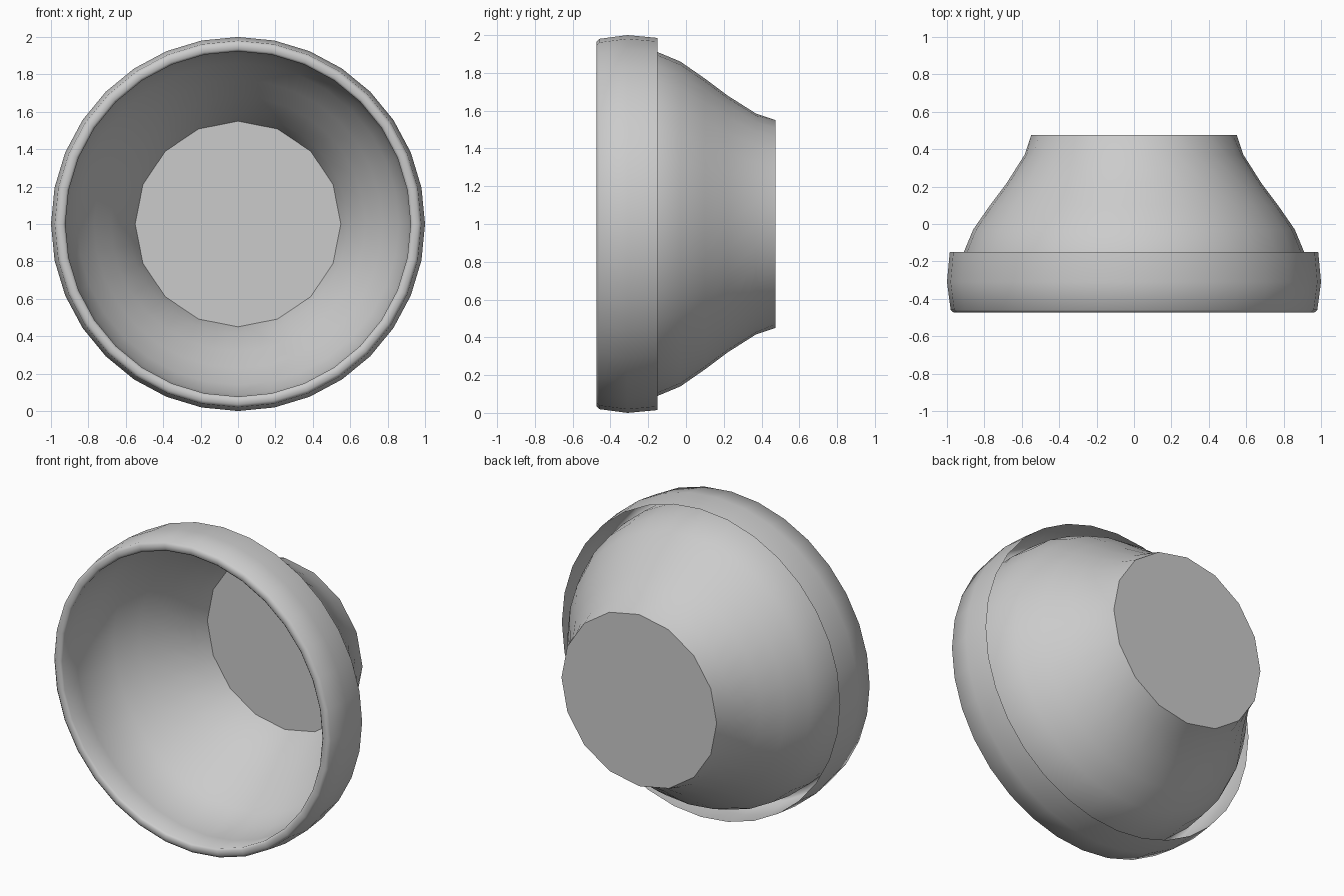
import bpy, bmesh, math

if "Cube" in bpy.data.objects:
    bpy.data.objects.remove(bpy.data.objects["Cube"])

SEGS = 32
# (y, radius) from the base up the bowl wall, over the lip and down the hanging collar
PROFILE = [(0.475, 0.55), (0.37, 0.585), (0.22, 0.68), (0.10, 0.77), (-0.03, 0.86),
           (-0.15, 0.91), (-0.31, 0.93), (-0.462, 0.923), (-0.473, 0.935),
           (-0.473, 0.965), (-0.46, 0.98), (-0.31, 1.0), (-0.15, 0.985)]

bm = bmesh.new()


def ring(y, r, coarse=False):
    # a coarse ring keeps every second corner and flattens the ones between
    verts = []
    for i in range(SEGS):
        a = 2 * math.pi * i / SEGS
        rr = r * math.cos(2 * math.pi / SEGS) if coarse and i % 2 else r
        verts.append(bm.verts.new((rr * math.sin(a), y, 1 + rr * math.cos(a))))
    return verts


# bowl wall, lip and collar as one sheet, open behind the collar
rings = [ring(y, r, k == 0) for k, (y, r) in enumerate(PROFILE)]
for a, b in zip(rings, rings[1:]):
    for i in range(SEGS):
        j = (i + 1) % SEGS
        bm.faces.new((a[i], a[j], b[j], b[i]))

# flat base disc
bm.faces.new(rings[0])
bmesh.ops.recalc_face_normals(bm, faces=bm.faces)

mesh = bpy.data.meshes.new("bowl")
bm.to_mesh(mesh)
bm.free()
bowl = bpy.data.objects.new("bowl", mesh)
bpy.context.collection.objects.link(bowl)

# smooth wall, sharp base edge
bpy.context.view_layer.objects.active = bowl
bowl.select_set(True)
bpy.ops.object.shade_smooth_by_angle(angle=math.radians(50))
